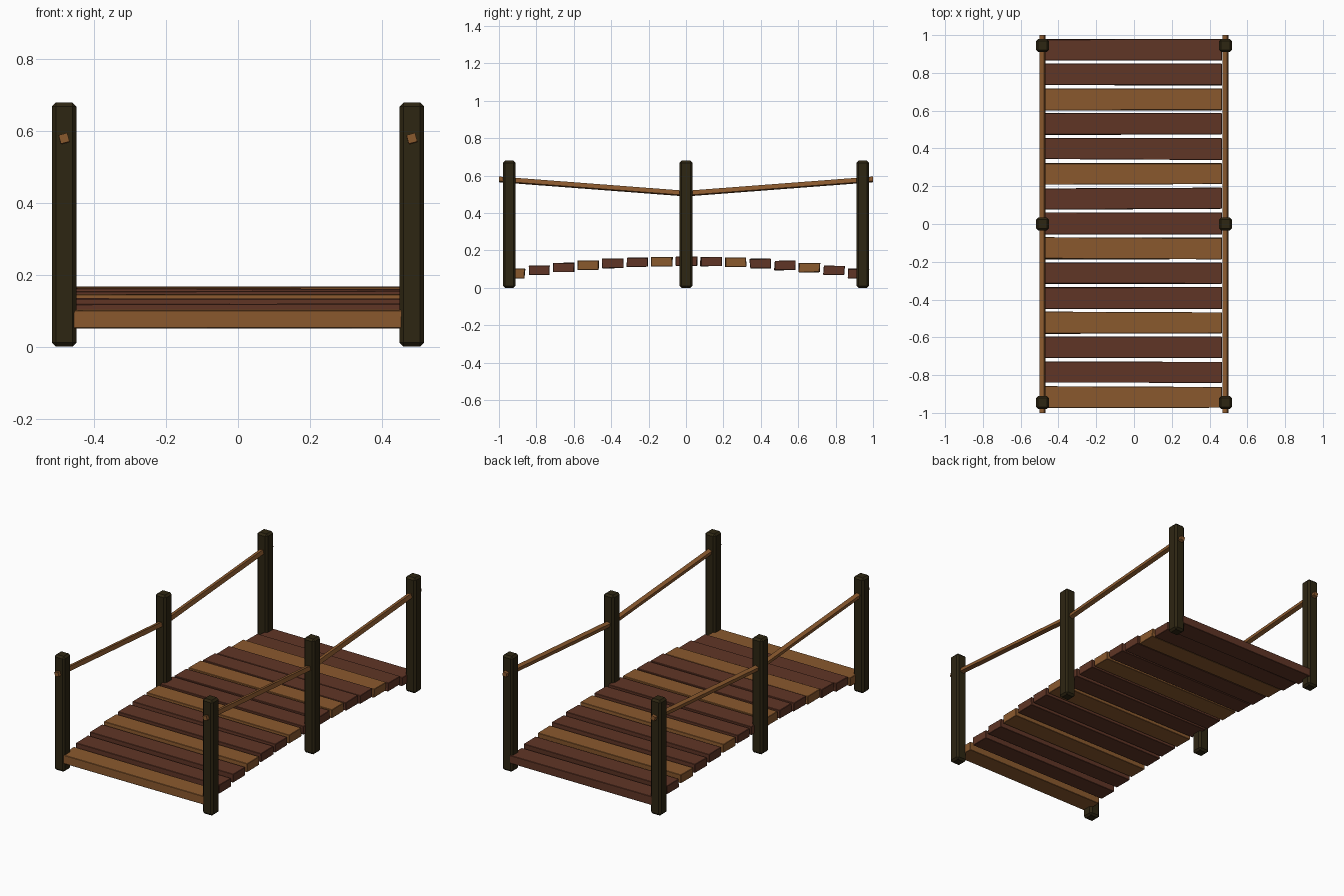
import bpy, bmesh, math, random
from mathutils import Vector

if "Cube" in bpy.data.objects:
    bpy.data.objects.remove(bpy.data.objects["Cube"])

random.seed(4)


def material(name, rgb):
    m = bpy.data.materials.new(name)
    m.diffuse_color = (*rgb, 1)
    m.use_nodes = True
    m.node_tree.nodes["Principled BSDF"].inputs["Base Color"].default_value = m.diffuse_color
    return m


LIGHT = material("light wood", (0.255, 0.100, 0.027))
DARK = material("dark red wood", (0.117, 0.036, 0.019))
POST = material("blackish wood", (0.027, 0.019, 0.006))


def finish(name, bm, mat):
    bmesh.ops.recalc_face_normals(bm, faces=bm.faces)
    mesh = bpy.data.meshes.new(name)
    bm.to_mesh(mesh)
    bm.free()
    mesh.materials.append(mat)
    ob = bpy.data.objects.new(name, mesh)
    bpy.context.collection.objects.link(ob)
    return ob


def box(name, centre, size, mat, bevel, jitter=0.0):
    """Chamfered, slightly uneven timber block."""
    bm = bmesh.new()
    bmesh.ops.create_cube(bm, size=1)
    for v in bm.verts:
        v.co = Vector(centre) + Vector(a * b for a, b in zip(v.co, size))
        v.co.y += random.uniform(-jitter, jitter)
        v.co.z += random.uniform(-jitter, jitter) * 0.5
    bmesh.ops.bevel(bm, geom=bm.edges[:], offset=bevel, segments=1, affect='EDGES')
    return finish(name, bm, mat)


# Arched deck: every third plank is light
for i in range(15):
    y = -0.917 + i * 0.1314
    z = 0.142 - 0.065 * (y / 0.92) ** 2
    box(f"plank_{i + 1}", (-0.002, y, z), (0.935, 0.112, 0.050),
        DARK if i % 3 else LIGHT, 0.002, 0.003)

for side, sx in (("left", -1), ("right", 1)):
    # Posts
    for place, y in (("front", -0.945), ("middle", 0), ("back", 0.945)):
        box(f"{side}_{place}_post", (sx * 0.484, y, 0.342), (0.068, 0.068, 0.676),
            POST, 0.011)

    # Sagging handrail: twisted square section swept through three points
    bm = bmesh.new()
    rings = []
    for y, z in ((-1, 0.580), (0, 0.504), (1, 0.580)):
        ring = []
        for k in range(4):
            a = math.radians(-10 + 90 * k + 70)
            ring.append(bm.verts.new((sx * 0.484 + 0.0175 * math.cos(a), y,
                                      z + 0.0175 * math.sin(a))))
        rings.append(ring)
    for a, b in zip(rings, rings[1:]):
        for k in range(4):
            bm.faces.new((a[k], a[(k + 1) % 4], b[(k + 1) % 4], b[k]))
    bm.faces.new(rings[0])
    bm.faces.new(rings[-1])
    finish(f"{side}_handrail", bm, LIGHT)

# Stand the posts on the ground
for ob in bpy.data.objects:
    if ob.name.endswith("post"):
        for v in ob.data.vertices:
            v.co.z -= 0.004 * (1 - v.co.z / 0.68)
